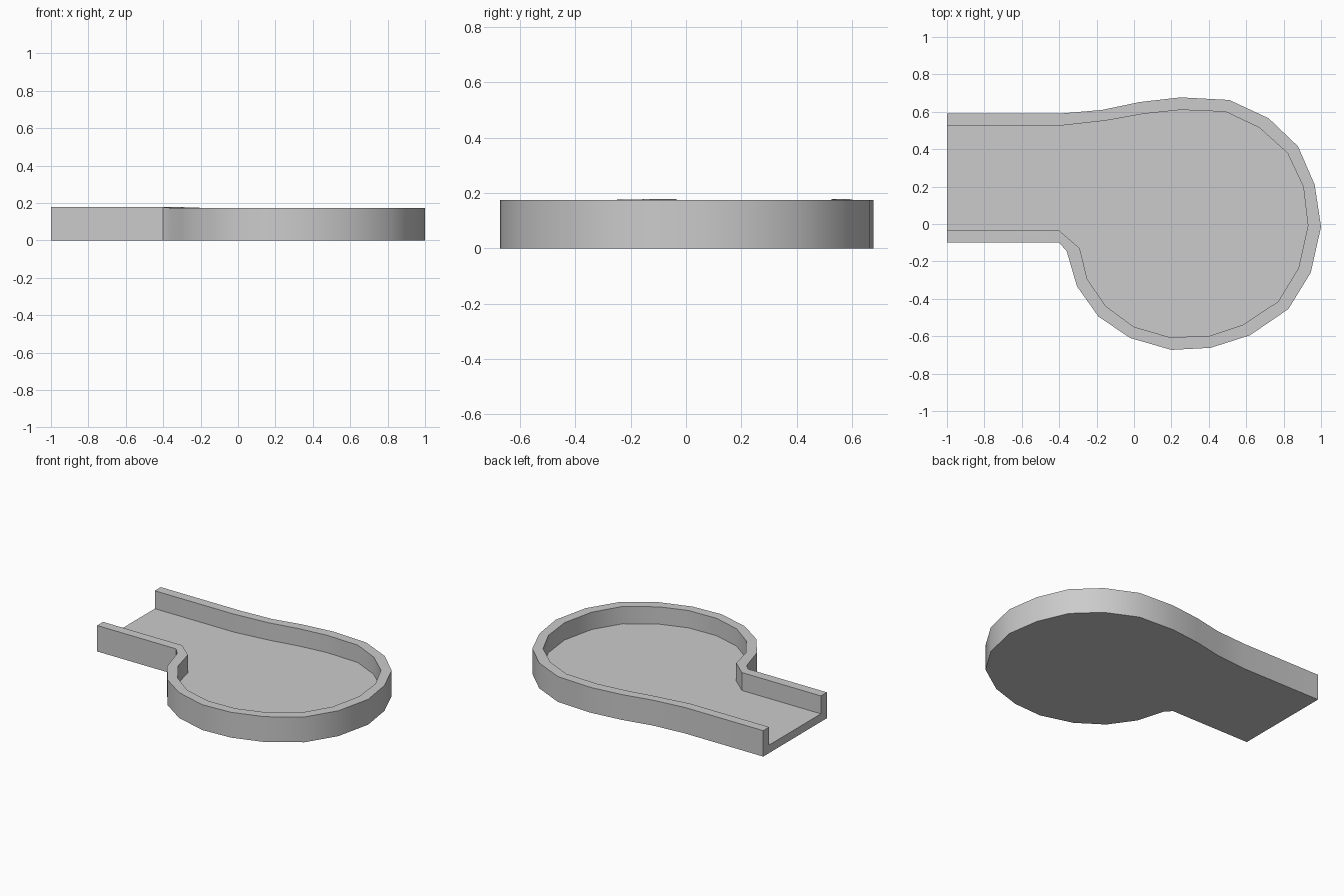
import bpy, bmesh

if "Cube" in bpy.data.objects:
    bpy.data.objects.remove(bpy.data.objects["Cube"])

FLOOR, RIM, CHANNEL_RIM = 0.055, 0.174, 0.178

# Plan outlines, from the channel's open end round the bowl and back
outer = [(-1, .59), (-.4, .59), (-.17, .61), (.03, .652), (.25, .677), (.51, .663),
         (.72, .565), (.877, .415), (.966, .21), (1, -.015), (.945, -.26), (.825, -.455),
         (.62, -.595), (.41, -.662), (.2, -.673), (-.02, -.61), (-.19, -.495),
         (-.305, -.333), (-.36, -.145), (-.4, -.1), (-1, -.1)]
inner = [(-1, .525), (-.4, .525), (-.15, .553), (.05, .589), (.25, .61), (.49, .6),
         (.67, .515), (.82, .38), (.905, .2), (.93, -.01), (.88, -.235), (.77, -.415),
         (.58, -.54), (.4, -.6), (.19, -.605), (0, -.55), (-.15, -.44),
         (-.25, -.295), (-.29, -.13), (-.4, -.035), (-1, -.035)]

bm = bmesh.new()


def row(points, z):
    return [bm.verts.new((x, y, z(x))) for x, y in points]


def strip(a, b):
    for i in range(len(a) - 1):
        bm.faces.new((a[i], a[i + 1], b[i + 1], b[i]))


def rim_z(x):
    return CHANNEL_RIM if x <= -.28 else RIM


base = row(outer, lambda x: 0)
top_out = row(outer, lambda x: CHANNEL_RIM if x <= -.38 else RIM)
top_in = row(inner, rim_z)
floor = row(inner, lambda x: FLOOR)

# Outer wall, rim, inner wall
strip(base, top_out)
strip(top_out, top_in)
strip(top_in, floor)
# Underside, floor and U-shaped end face
bm.faces.new(base)
bm.faces.new(floor)
bm.faces.new((base[0], top_out[0], top_in[0], floor[0],
              floor[-1], top_in[-1], top_out[-1], base[-1]))
bmesh.ops.recalc_face_normals(bm, faces=bm.faces)

mesh = bpy.data.meshes.new("tray_with_channel")
bm.to_mesh(mesh)
bm.free()
tray = bpy.data.objects.new("tray_with_channel", mesh)
bpy.context.collection.objects.link(tray)
bpy.context.view_layer.objects.active = tray
tray.select_set(True)
bpy.ops.object.shade_smooth_by_angle(angle=0.5236)
